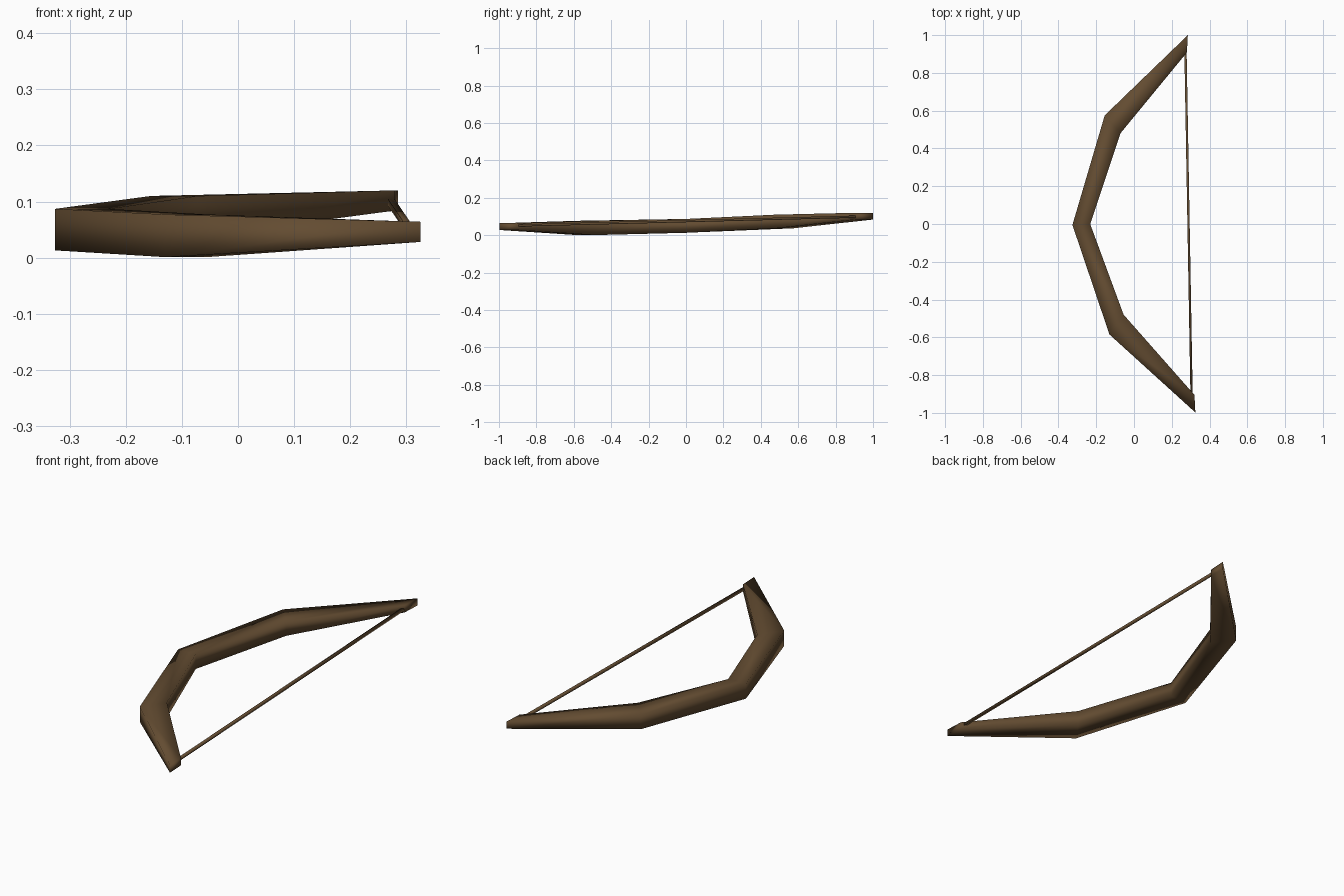
import bpy, bmesh
from mathutils import Vector

if "Cube" in bpy.data.objects:
    bpy.data.objects.remove(bpy.data.objects["Cube"])


def material(name, color):
    m = bpy.data.materials.new(name)
    m.diffuse_color = (*color, 1)
    m.use_nodes = True
    m.node_tree.nodes["Principled BSDF"].inputs["Base Color"].default_value = m.diffuse_color
    return m


def sweep(name, rings, mat):
    """Skin four-cornered rings into a closed, smooth-shaded bar."""
    bm = bmesh.new()
    loops = [[bm.verts.new(p) for p in ring] for ring in rings]
    for a, b in zip(loops, loops[1:]):
        for i in range(4):
            j = (i + 1) % 4
            bm.faces.new((a[i], a[j], b[j], b[i]))
    bm.faces.new(loops[0])
    bm.faces.new(loops[-1])
    bmesh.ops.recalc_face_normals(bm, faces=bm.faces)
    for f in bm.faces:
        f.smooth = True
    mesh = bpy.data.meshes.new(name)
    bm.to_mesh(mesh)
    bm.free()
    mesh.materials.append(mat)
    ob = bpy.data.objects.new(name, mesh)
    bpy.context.collection.objects.link(ob)
    return ob


wood = material("brown wood", (0.125, 0.072, 0.031))

# bow stave: outer x, outer y, inner x, inner y, bottom z, top z
stations = [
    (0.325, -0.998, 0.32, -0.905, 0.028, 0.064),
    (-0.13, -0.585, -0.055, -0.48, 0.001, 0.077),
    (-0.326, -0.005, -0.232, 0.0, 0.013, 0.087),
    (-0.155, 0.575, -0.072, 0.48, 0.037, 0.110),
    (0.285, 1.0, 0.28, 0.908, 0.084, 0.120),
]
sweep("bow_stave", [[(ox, oy, b), (ix, iy, b), (ix, iy, t), (ox, oy, t)]
                    for ox, oy, ix, iy, b, t in stations], wood)

# bowstring: thin square bar running between the tips
h = 0.006
ends = [Vector((0.306, -0.975, 0.05)), Vector((0.272, 0.945, 0.1))]
sweep("bowstring", [[c + Vector((sx * h, 0, sz * h))
                     for sx, sz in ((-1, -1), (1, -1), (1, 1), (-1, 1))]
                    for c in ends], wood)
